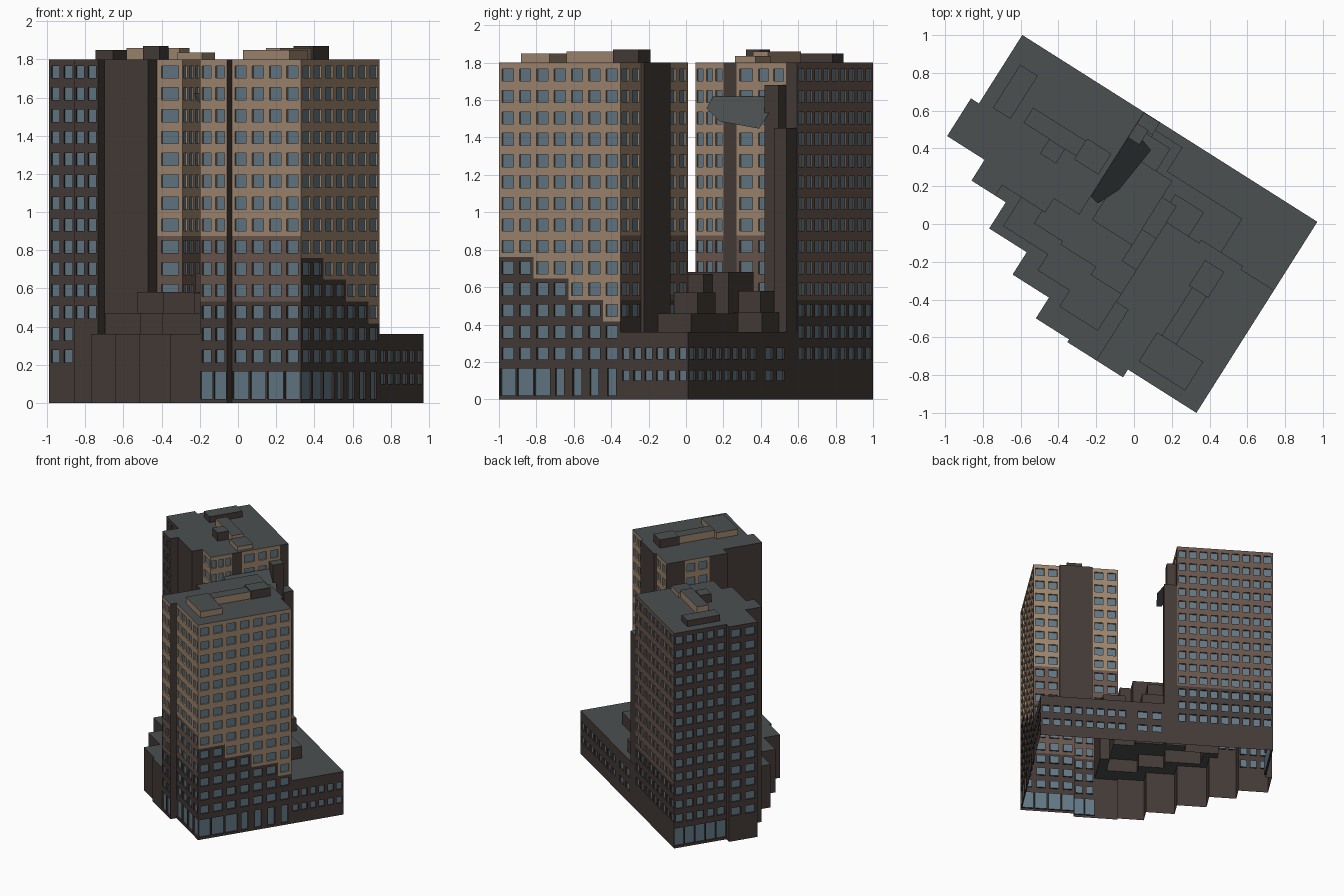
import bpy, bmesh, math
from mathutils import Vector, Matrix

if "Cube" in bpy.data.objects:
    bpy.data.objects.remove(bpy.data.objects["Cube"])

# Whole plan is drawn in a (u, v) frame and turned into place
ROT = Matrix.Rotation(math.atan2(-0.535, 0.845), 4, 'Z')
ROW0, STEP, ROWS = 0.188, 0.1145, 14
TOP, POD = 1.80, 0.36
TAN, MID, DARK, ROOF, GLASS = range(5)


def material(name, rgb):
    m = bpy.data.materials.new(name)
    m.diffuse_color = (*rgb, 1)
    m.use_nodes = True
    m.node_tree.nodes["Principled BSDF"].inputs["Base Color"].default_value = m.diffuse_color
    return m


MATS = [material("tan_brick", (0.34, 0.235, 0.155)),
        material("brown_brick", (0.14, 0.093, 0.073)),
        material("dark_brick", (0.058, 0.043, 0.039)),
        material("roof_grey", (0.07, 0.08, 0.083)),
        material("window_glass", (0.12, 0.185, 0.23))]


def finish(bm, name):
    bmesh.ops.remove_doubles(bm, verts=bm.verts, dist=1e-5)
    me = bpy.data.meshes.new(name)
    bm.to_mesh(me)
    bm.free()
    for m in MATS:
        me.materials.append(m)
    ob = bpy.data.objects.new(name, me)
    ob.matrix_world = ROT
    bpy.context.collection.objects.link(ob)


def face(bm, pts, mat):
    f = bm.faces.new([bm.verts.new(p) for p in pts])
    f.material_index = mat


def cell(bm, a, b, z0, z1, mat, win=None):
    """One wall panel from a to b, with an optional recessed window."""
    a, b = Vector((*a, 0)), Vector((*b, 0))
    d = b - a
    inward = Vector((-d.y, d.x, 0)).normalized() * 0.012

    def pt(s, z):
        return a + d * s + Vector((0, 0, z))
    outer = [pt(0, z0), pt(1, z0), pt(1, z1), pt(0, z1)]
    if not win:
        face(bm, outer, mat)
        return
    width, zl, zh = win
    s0, s1 = (1 - width) / 2, (1 + width) / 2
    hole = [pt(s0, zl), pt(s1, zl), pt(s1, zh), pt(s0, zh)]
    pane = [p + inward for p in hole]
    for i in range(4):
        j = (i + 1) % 4
        face(bm, [outer[i], outer[j], hole[j], hole[i]], mat)
        face(bm, [hole[i], hole[j], pane[j], pane[i]], mat)
    face(bm, pane, GLASS)


def brick(z, t, style):
    """Brick changes colour with height: stepped, brown, dark or plain bands."""
    if style == 'stepped':
        return TAN if z > 0.80 - 0.40 * t else DARK
    if style == 'brown':
        return MID if z > 0.53 else DARK
    if style == 'dark':
        return DARK
    return TAN if z > 0.87 else MID if z > 0.53 else DARK


def facade(bm, a, b, cols, base, style):
    """Tower wall: base G = tall glazing, E = plain to ground, I = above podium."""
    a, b = Vector(a), Vector(b)
    bottom = POD if base == 'I' else 0
    if not cols:
        cell(bm, a, b, bottom, TOP, DARK)
        return
    first = 2 if base == 'I' else 0
    for c in range(cols):
        t = (c + 0.5) / cols
        p, q = a.lerp(b, c / cols), a.lerp(b, (c + 1) / cols)
        start = ROW0 + first * STEP
        wide = 0.5 if style == 'stepped' and t > 0.42 else 0.9
        cell(bm, p, q, bottom, start, DARK, (wide, 0.02, 0.165) if base == 'G' else None)
        for r in range(first, ROWS):
            z0 = ROW0 + r * STEP
            z1 = TOP if r == ROWS - 1 else z0 + STEP
            cell(bm, p, q, z0, z1, brick(z0 + STEP / 2, t, style),
                 (0.66, z0 + 0.025, z0 + 0.09))


def tower(name, plan):
    bm = bmesh.new()
    for i, (p, cols, base, *style) in enumerate(plan):
        facade(bm, p, plan[(i + 1) % len(plan)][0], cols, base, style[0] if style else '')
    face(bm, [(*e[0], TOP) for e in plan], ROOF)
    finish(bm, name)


def block(name, u0, u1, v0, v1, z0, z1, mat=DARK):
    """Box without a floor, grey on top."""
    bm = bmesh.new()
    c = [(u0, v0), (u1, v0), (u1, v1), (u0, v1)]
    for i in range(4):
        cell(bm, c[i], c[(i + 1) % 4], z0, z1, mat)
    face(bm, [(*p, z1) for p in c], ROOF)
    finish(bm, name)


# Front tower: corner, window columns and base of the wall leaving that corner
tower("front_tower", [
    ((.217, -.717), 2, 'G'), ((.385, -.717), 0, 'E'), ((.385, -.668), 4, 'G'),
    ((.814, -.668), 7, 'G', 'stepped'), ((.814, .10), 2, 'I'), ((.607, .10), 0, 'I'),
    ((.607, .12), 0, 'I'), ((.345, .12), 0, 'I'), ((.345, .10), 2, 'I'),
    ((.14, .10), 0, 'I'), ((.14, -.05), 2, 'I'), ((.14, -.25), 0, 'I'),
    ((.14, -.40), 0, 'I'), ((.217, -.40), 0, 'I')])

# Rear tower
tower("rear_tower", [
    ((-1.085, -.136), 3, 'E', 'dark'), ((-.85, -.136), 0, 'E'),
    ((-.85, -.266), 2, 'I', 'dark'), ((-.70, -.266), 0, 'I'), ((-.70, -.20), 0, 'I'),
    ((-.43, -.20), 0, 'I'), ((-.43, -.113), 1, 'I'), ((-.272, -.113), 3, 'I'),
    ((-.272, .065), 0, 'I'), ((-.272, .147), 1, 'I'), ((-.272, .27), 2, 'I'),
    ((-.272, .46), 0, 'I'), ((-.272, .529), 9, 'E', 'brown'),
    ((-1.035, .529), 5, 'G', 'dark'), ((-1.035, .10), 0, 'E'), ((-1.085, .10), 2, 'E', 'dark')])

# Podium outer walls: plain stepped edge and two windowed sides
bm = bmesh.new()
jag = [(-.85, -.266), (-.635, -.266), (-.635, -.43), (-.40, -.43), (-.40, -.57),
       (-.172, -.57), (-.172, -.70), (.036, -.70), (.036, -.717), (.217, -.717)]
for a, b in zip(jag, jag[1:]):
    cell(bm, a, b, 0, POD, DARK)
sides = [((.814, .10), (.814, .529), 6), ((.814, .529), (.12, .529), 8),
         ((.12, .529), (.06, .529), 0), ((.06, .529), (-.17, .529), 2),
         ((-.17, .529), (-.272, .529), 0)]
for a, b, cols in sides:
    if not cols:
        cell(bm, a, b, 0, POD, DARK)
    for c in range(cols):
        p, q = (Vector(a).lerp(Vector(b), k / cols) for k in (c, c + 1))
        cell(bm, p, q, 0, ROW0, DARK, (0.64, 0.10, 0.155))
        cell(bm, p, q, ROW0, POD, DARK, (0.64, 0.215, 0.275))
finish(bm, "podium_walls")

# Podium roof and heap of terraces as one stepped skin, hollow underneath
region = [(-.70, -.635, -.266, -.20), (-.635, -.40, -.43, -.20), (-.43, -.272, -.20, -.113),
          (-.40, -.272, -.57, -.20), (-.272, -.172, -.57, .529), (-.172, .036, -.70, .529),
          (.036, .14, -.717, .529), (.14, .217, -.717, -.40), (.14, .814, .10, .529)]
terraces = [(-.58, -.30, -.38, -.20, .47), (-.30, -.10, -.48, -.10, .47),
            (-.10, .14, -.58, -.30, .47), (-.45, -.25, -.28, -.113, .58),
            (-.272, -.05, -.30, .44, .58), (-.05, .14, -.35, .15, .575),
            (-.20, .05, -.10, .30, .68), (.00, .14, -.05, .20, .67),
            (-.17, .00, .28, .48, .465), (.00, .47, .10, .33, .46),
            (.10, .28, .10, .25, .57), (.05, .14, -.20, .00, .73)]
us = sorted({x for r in region + terraces for x in r[:2]})
vs = sorted({y for r in region + terraces for y in r[2:4]})


def height(i, j):
    """Height of one grid cell, or None outside the podium."""
    if not (0 <= i < len(us) - 1 and 0 <= j < len(vs) - 1):
        return None
    u, v = (us[i] + us[i + 1]) / 2, (vs[j] + vs[j + 1]) / 2
    hit = [r for r in region + terraces if r[0] < u < r[1] and r[2] < v < r[3]]
    if not any(len(r) == 4 for r in hit):
        return None
    return max([POD] + [r[4] for r in hit if len(r) == 5])


bm = bmesh.new()
for i in range(len(us) - 1):
    for j in range(len(vs) - 1):
        h = height(i, j)
        if h is None:
            continue
        c = [(us[i], vs[j]), (us[i + 1], vs[j]), (us[i + 1], vs[j + 1]), (us[i], vs[j + 1])]
        face(bm, [(*p, h) for p in c], ROOF)
        for k, (di, dj) in enumerate([(0, -1), (1, 0), (0, 1), (-1, 0)]):
            n = height(i + di, j + dj)
            if n is not None and n < h:
                cell(bm, c[k], c[(k + 1) % 4], n, h, DARK)
bmesh.ops.remove_doubles(bm, verts=bm.verts, dist=1e-5)
bmesh.ops.dissolve_limit(bm, angle_limit=0.02, verts=bm.verts, edges=bm.edges)
finish(bm, "podium_terraces")

# Shafts and sloping canopy on the end of the rear tower
block("tall_shaft", -.271, -.20, .37, .46, POD, 1.68)
block("corner_shaft", -.271, -.17, .45, .527, POD, 1.45)
bm = bmesh.new()
outline = [(-.271, 0), (-.22, -.01), (-.164, .109), (-.133, .378), (-.20, .40), (-.271, .40)]
face(bm, [(u, v, 1.62 - (u + .271) * 1.25) for u, v in outline], ROOF)
finish(bm, "sloping_canopy")

# Rooftop plant rooms
roof_boxes = [(.41, .70, -.60, -.42, 1.85, TAN), (.44, .53, -.42, -.12, 1.86, TAN),
              (.42, .54, -.12, .04, 1.87, DARK), (-.96, -.85, .12, .39, 1.85, DARK),
              (-.78, -.45, .14, .235, 1.86, TAN), (-.45, -.30, .12, .25, 1.835, TAN),
              (-.62, -.52, .05, .14, 1.87, DARK)]
for i, (u0, u1, v0, v1, z, m) in enumerate(roof_boxes):
    block(f"plant_room_{i + 1}", u0, u1, v0, v1, TOP, z, m)
